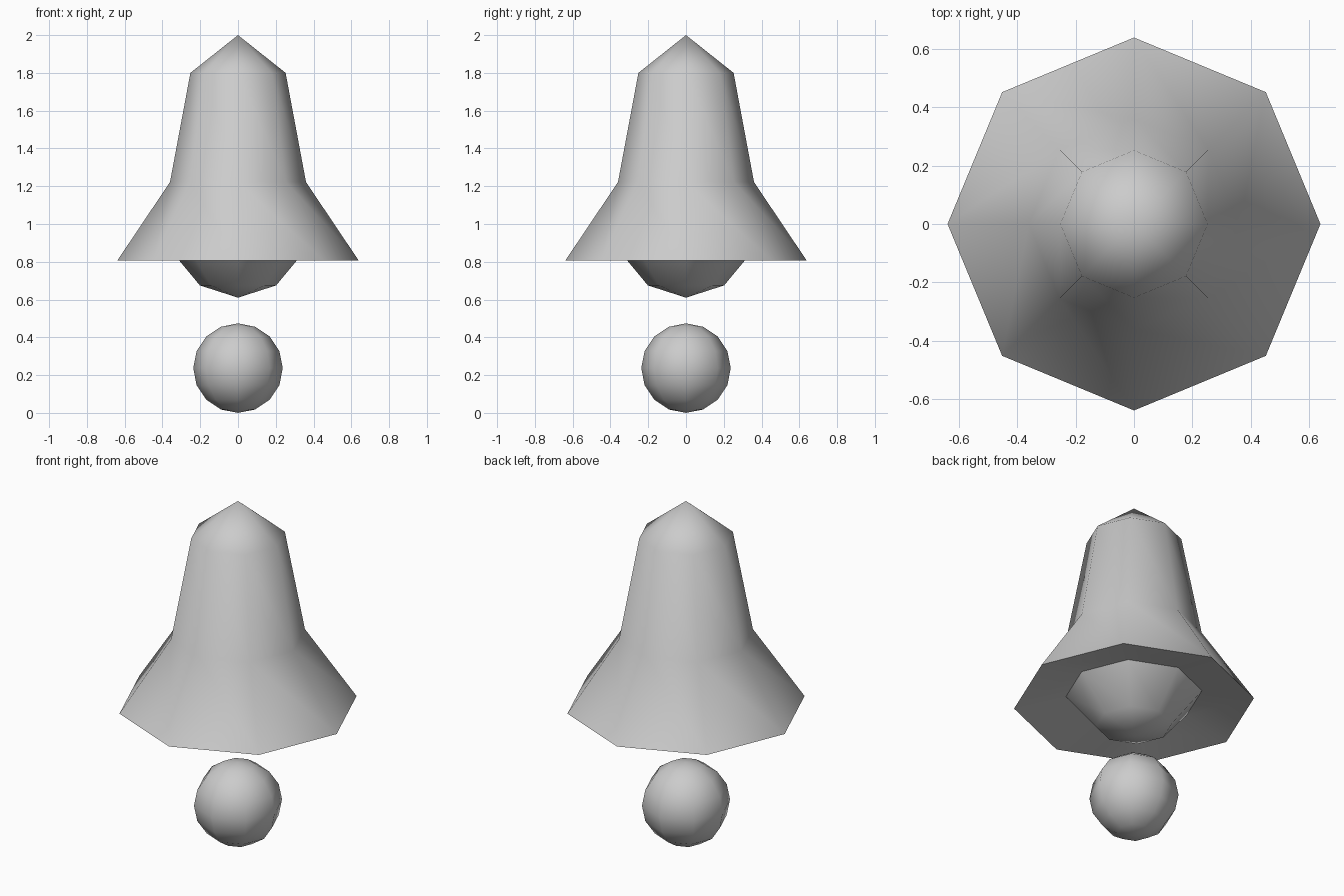
import bpy, bmesh, math

if "Cube" in bpy.data.objects:
    bpy.data.objects.remove(bpy.data.objects["Cube"])

SIDES = 8


def lathe(name, profile):
    """Revolve a closed (radius, z) profile whose first and last points are poles."""
    bm = bmesh.new()
    top = bm.verts.new((0, 0, profile[0][1]))
    bottom = bm.verts.new((0, 0, profile[-1][1]))
    rings = []
    for r, z in profile[1:-1]:
        rings.append([bm.verts.new((r * math.cos(math.tau * i / SIDES),
                                    r * math.sin(math.tau * i / SIDES), z))
                      for i in range(SIDES)])
    for i in range(SIDES):
        j = (i + 1) % SIDES
        bm.faces.new((top, rings[0][i], rings[0][j]))
        bm.faces.new((bottom, rings[-1][j], rings[-1][i]))
        for a, b in zip(rings, rings[1:]):
            bm.faces.new((a[i], b[i], b[j], a[j]))
    bmesh.ops.recalc_face_normals(bm, faces=bm.faces)
    mesh = bpy.data.meshes.new(name)
    bm.to_mesh(mesh)
    bm.free()
    obj = bpy.data.objects.new(name, mesh)
    bpy.context.collection.objects.link(obj)
    bpy.ops.object.select_all(action='DESELECT')
    obj.select_set(True)
    bpy.context.view_layer.objects.active = obj
    bpy.ops.object.shade_smooth_by_angle(angle=math.radians(52))
    return obj


# Flared bell body with a shallow underside and a hanging dome
lathe("bell_body", [(0, 2.0), (0.252, 1.80), (0.36, 1.222), (0.638, 0.808),
                    (0.362, 0.868), (0.202, 0.675), (0, 0.61)])

# Floating ball below the bell
R = 0.237
lathe("lower_ball", [(R * math.sin(math.pi * k / 8), R + R * math.cos(math.pi * k / 8))
                     for k in range(9)])
